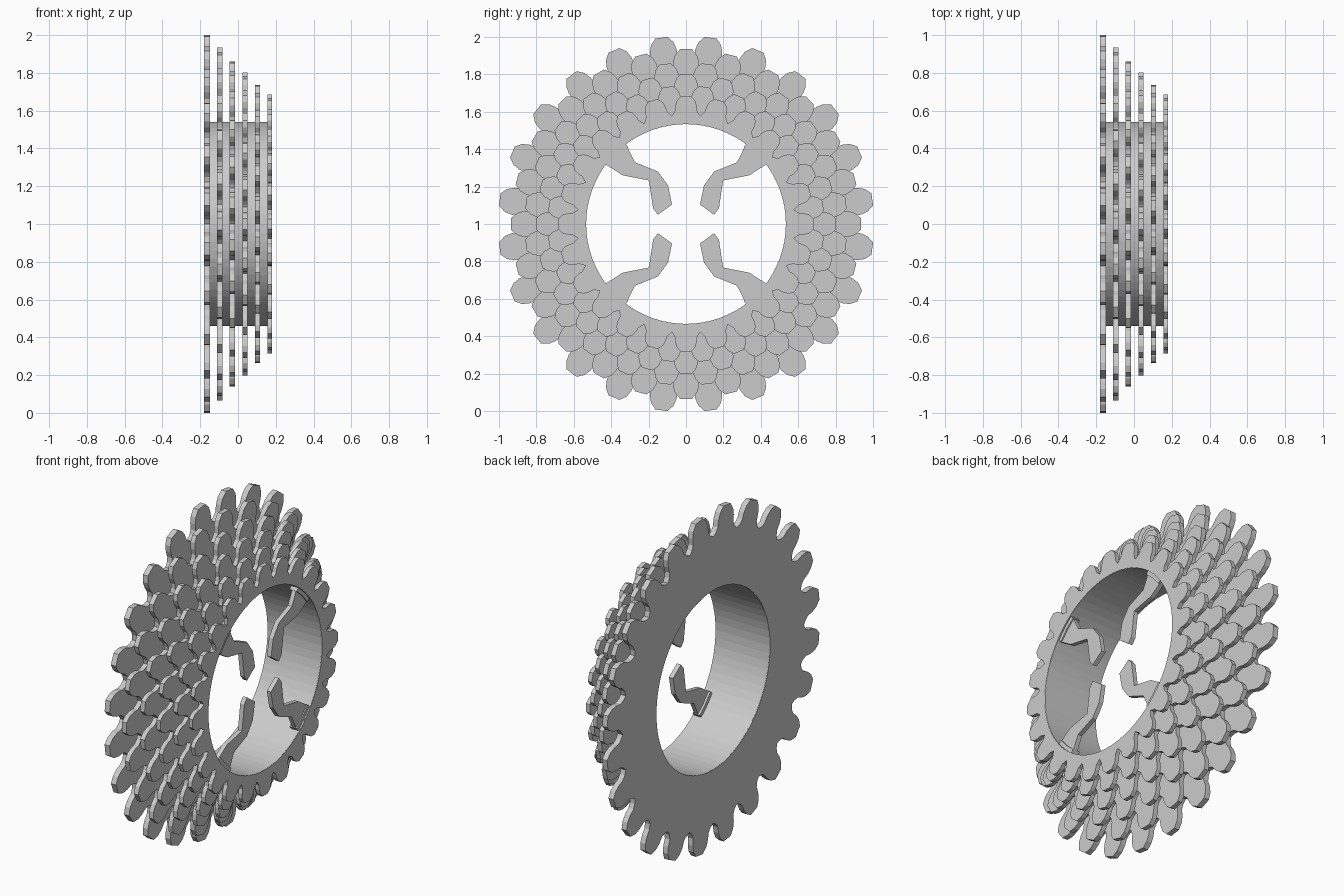
import bpy, bmesh
from math import sin, cos, pi, radians

if "Cube" in bpy.data.objects:
    bpy.data.objects.remove(bpy.data.objects["Cube"])

PETALS = 24
HOLE = 0.535


def finish(name, bm):
    bmesh.ops.recalc_face_normals(bm, faces=bm.faces)
    mesh = bpy.data.meshes.new(name)
    bm.to_mesh(mesh)
    bm.free()
    ob = bpy.data.objects.new(name, mesh)
    bpy.context.collection.objects.link(ob)
    return ob


def ring(name, outer, inner, x0, x1):
    """Solid ring along x from matching outer and inner (y, z) loops."""
    bm = bmesh.new()
    loops = [[bm.verts.new((x, y, z + 1)) for y, z in pts]
             for pts, x in ((outer, x0), (outer, x1), (inner, x1), (inner, x0))]
    n = len(outer)
    for k in range(4):
        a, b = loops[k], loops[(k + 1) % 4]
        for i in range(n):
            j = (i + 1) % n
            bm.faces.new((a[i], a[j], b[j], b[i]))
    return finish(name, bm)


def prism(name, pts, x0, x1):
    """Extrude a (y, z) outline along x."""
    bm = bmesh.new()
    a = [bm.verts.new((x0, y, z + 1)) for y, z in pts]
    b = [bm.verts.new((x1, y, z + 1)) for y, z in pts]
    bm.faces.new(a)
    bm.faces.new(b)
    for i in range(len(a)):
        j = (i + 1) % len(a)
        bm.faces.new((a[i], a[j], b[j], b[i]))
    return finish(name, bm)


def polar(r, a):
    return (r * sin(a), r * cos(a))


# Half petal: (share of half pitch, share of tip radius), valley to tip
HALF = [(1.0, 0.85), (0.78, 0.865), (0.63, 0.89), (0.59, 0.93),
        (0.48, 0.968), (0.25, 1.0)]


def petal_plate(name, radius, x0, x1, offset, widen):
    pitch = 2 * pi / PETALS
    outer, inner = [], []
    for k in range(PETALS):
        mid = (k + offset) * pitch
        side = [(-w if w == 1 else -w * widen, r) for w, r in HALF]
        side += [(-w, r) for w, r in reversed(side[1:])]
        for w, r in side:
            a = mid + w * pitch / 2
            outer.append(polar(radius * r, a))
            inner.append(polar(HOLE, a))
    return ring(name, outer, inner, x0, x1)


# Six stacked petal plates, alternating by half a pitch
plates = [(1.005, -0.18, -0.147), (0.935, -0.11, -0.081), (0.863, -0.044, -0.015),
          (0.803, 0.024, 0.050), (0.74, 0.09, 0.116), (0.685, 0.155, 0.18)]
for i, (r, x0, x1) in enumerate(plates):
    petal_plate(f"petal_plate_{i + 1}", r, x0, x1, 0.5 if i % 2 == 0 else 0, 1 + 0.03 * i)

# Central sleeve joining the plates
angles = [2 * pi * i / 72 for i in range(72)]
ring("sleeve", [polar(0.541, a) for a in angles],
     [polar(HOLE - 0.001, a) for a in angles], -0.178, 0.178)

# Four bent prongs with small mounting pads, mirrored in y and z
PRONG = [(0.315, 0.415), (0.273, 0.33), (0.15, 0.28), (0.096, 0.206), (0.075, 0.104),
         (0.15, 0.05), (0.176, 0.083), (0.198, 0.233), (0.337, 0.26), (0.428, 0.318)]
PRONG = [(y, z) for y, z in PRONG]
# flip so that the tip hooks toward the middle
PAD = [polar(0.537, radians(a)) for a in (37, 41, 45, 49, 53)] + \
      [polar(0.512, radians(a)) for a in (53, 45, 37)]
for sy in (-1, 1):
    for sz in (-1, 1):
        tag = ("left" if sy < 0 else "right") + ("_lower" if sz < 0 else "_upper")
        prism("prong_" + tag, [(sy * y, sz * z) for y, z in PRONG], 0.138, 0.165)
        prism("prong_pad_" + tag, [(sy * y, sz * z) for y, z in PAD], 0.125, 0.172)
